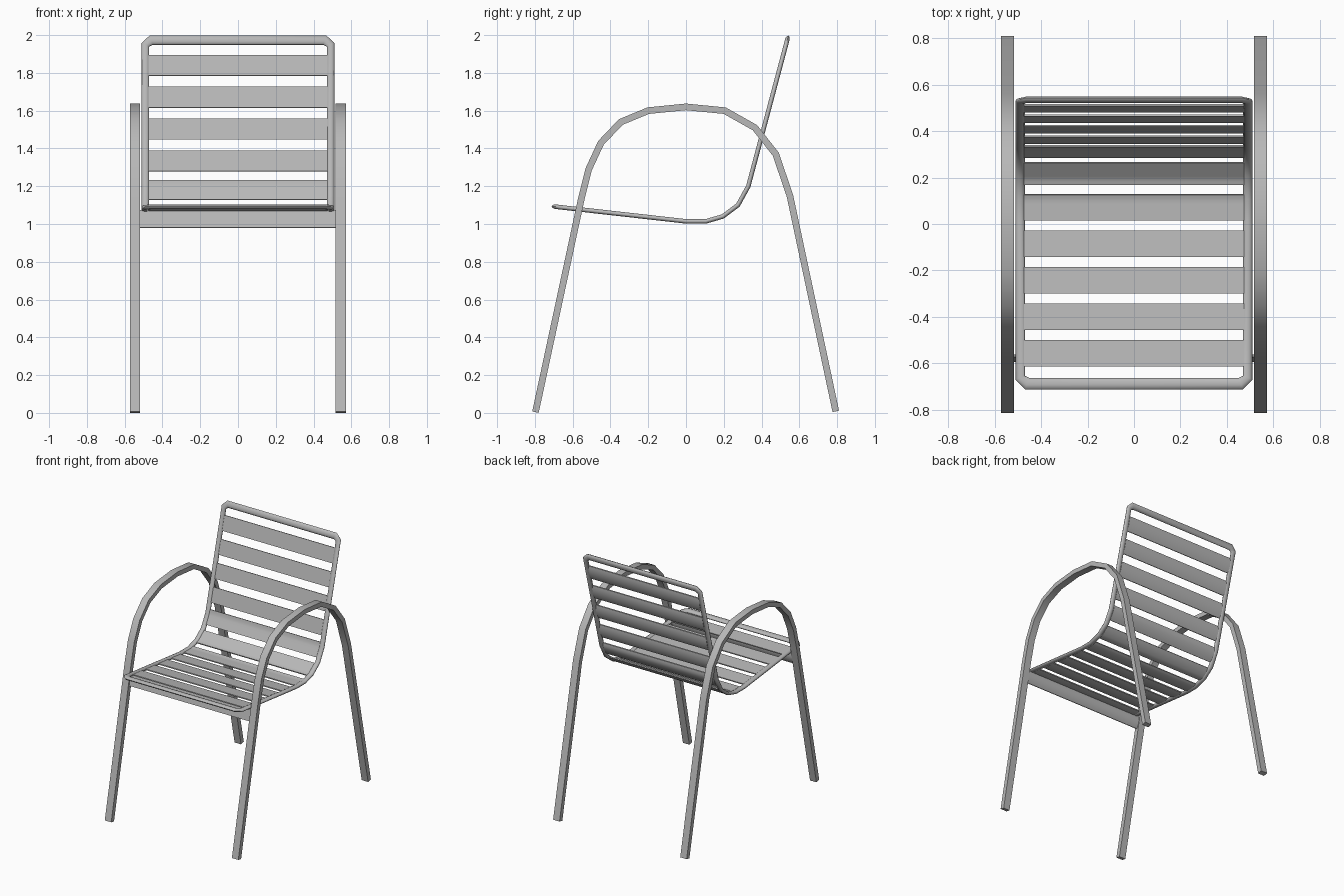
import bpy, bmesh, math
from mathutils import Vector

if "Cube" in bpy.data.objects:
    bpy.data.objects.remove(bpy.data.objects["Cube"])

metal = bpy.data.materials.new("grey_metal")
metal.diffuse_color = (0.48, 0.48, 0.48, 1)
metal.use_nodes = True
metal.node_tree.nodes["Principled BSDF"].inputs["Base Color"].default_value = metal.diffuse_color


def finish(name, bm, angle):
    bmesh.ops.recalc_face_normals(bm, faces=bm.faces)
    me = bpy.data.meshes.new(name)
    bm.to_mesh(me)
    bm.free()
    me.materials.append(metal)
    ob = bpy.data.objects.new(name, me)
    bpy.context.collection.objects.link(ob)
    bpy.ops.object.select_all(action='DESELECT')
    ob.select_set(True)
    bpy.context.view_layer.objects.active = ob
    bpy.ops.object.shade_smooth_by_angle(angle=math.radians(angle))
    return ob


def sweep(name, pts, normals, profile, closed=False, widths=None, angle=40):
    """Carry a profile (side, normal) along points with mitred corners."""
    bm, rings, n = bmesh.new(), [], len(pts)
    for i, p in enumerate(pts):
        t0 = p - pts[i - 1] if closed or i else pts[1] - p
        t1 = pts[(i + 1) % n] - p if closed or i < n - 1 else t0
        t0, t1 = t0.normalized(), t1.normalized()
        m = (t0 + t1).normalized()
        nor = (normals[i] - m * normals[i].dot(m)).normalized()
        side = m.cross(nor)
        bend = (t1 - t0).normalized() if (t1 - t0).length > 1e-5 else Vector()
        stretch = 1 / max(m.dot(t0), 0.5) - 1
        ring = []
        for a, b in profile:
            o = side * a * (widths[i] if widths else 1) + nor * b
            ring.append(bm.verts.new(p + o + bend * o.dot(bend) * stretch))
        rings.append(ring)
    k = len(profile)
    for i in range(n if closed else n - 1):
        a, b = rings[i], rings[(i + 1) % n]
        for j in range(k):
            bm.faces.new((a[j], a[(j + 1) % k], b[(j + 1) % k], b[j]))
    if not closed:
        bm.faces.new(rings[0])
        bm.faces.new(rings[-1])
    return finish(name, bm, angle)


def slat(name, centres, normals, half_x, top, base, bulge):
    """Strip across x with a flat face and a gently rounded underside."""
    n = len(centres)
    bot = []
    for i in range(n):
        u = 2 * i / (n - 1) - 1
        bot.append(centres[i] - normals[i] * (base + bulge * (1 - u * u)))
    outline = [c + v * top for c, v in zip(centres, normals)] + bot[::-1]
    bm = bmesh.new()
    ends = [[bm.verts.new((x, p.y, p.z)) for p in outline] for x in (-half_x, half_x)]
    k = len(outline)
    for j in range(k):
        bm.faces.new((ends[0][j], ends[0][(j + 1) % k], ends[1][(j + 1) % k], ends[1][j]))
    for i in range(n - 1):
        for e in ends:
            bm.faces.new((e[i], e[i + 1], e[k - 2 - i], e[k - 1 - i]))
    return finish(name, bm, 40)


# Bent arches that form legs and armrests
arch = [(-0.797, 0.004), (-0.555, 1.13), (-0.515, 1.29), (-0.45, 1.43), (-0.345, 1.54),
        (-0.2, 1.6), (0, 1.62), (0.205, 1.6), (0.365, 1.51), (0.475, 1.37),
        (0.55, 1.15), (0.793, 0.008)]
box = [(-0.0275, -0.0175), (0.0275, -0.0175), (0.0275, 0.0175), (-0.0275, 0.0175)]
for x, label in ((-0.545, "left"), (0.545, "right")):
    pts = [Vector((x, y, z)) for y, z in arch]
    nors = []
    for i in range(len(pts)):
        t = pts[min(i + 1, len(pts) - 1)] - pts[max(i - 1, 0)]
        nors.append(Vector((0, -t.z, t.y)).normalized())
    sweep(label + "_leg_arch", pts, nors, box)

# Side curve of the seat and back, measured by arc length
knots = [Vector((0, y, z)) for y, z in ((-0.712, 1.094), (0, 1.014), (0.105, 1.014),
         (0.195, 1.04), (0.275, 1.1), (0.33, 1.2), (0.542, 1.997))]
stops = [0]
for a, b in zip(knots, knots[1:]):
    stops.append(stops[-1] + (b - a).length)
total = stops[-1]


def at(s):
    i = 0
    while i < len(knots) - 2 and s > stops[i + 1]:
        i += 1
    return knots[i].lerp(knots[i + 1], (s - stops[i]) / (stops[i + 1] - stops[i]))


def normal(s):
    t = at(s + 0.01) - at(s - 0.01)
    return Vector((0, -t.z, t.y)).normalized()


# Tubular seat frame: one closed loop with clipped corners
run = [0.05] + stops[1:-1] + [total - 0.05]
loop = ([(-0.46, 0.025), (0.46, 0.025)] + [(0.49, s) for s in run]
        + [(0.46, total - 0.025), (-0.46, total - 0.025)]
        + [(-0.49, s) for s in reversed(run)])
tube = [(0.02 * math.cos(i * math.pi / 5), 0.0125 * math.sin(i * math.pi / 5))
        for i in range(10)]
sweep("seat_frame", [at(s) + Vector((x, 0, 0)) for x, s in loop],
      [normal(s) for x, s in loop], tube, closed=True,
      widths=[1.25 if abs(x) < 0.48 else 1 for x, s in loop], angle=60)

# Slats across the seat and back
centres = [0.156 + 0.158 * i for i in range(7)] + [1.267 + 0.1745 * i for i in range(4)]
for i, c in enumerate(centres):
    ss = [c - 0.057 + 0.114 * j / 8 for j in range(9)]
    slat("slat_%d" % (i + 1), [at(s) for s in ss], [normal(s) for s in ss],
         0.475, 0.006, 0.002, 0.009)

# Front stretcher between the legs, tilted with them
low, high = Vector((0, -0.588, 0.98)), Vector((0, -0.566, 1.072))
d = (high - low).normalized()
out = Vector((0, -d.z, d.y))
slat("front_stretcher", [low.lerp(high, j / 8) for j in range(9)], [out] * 9,
     0.52, 0.006, 0.002, 0.011)
